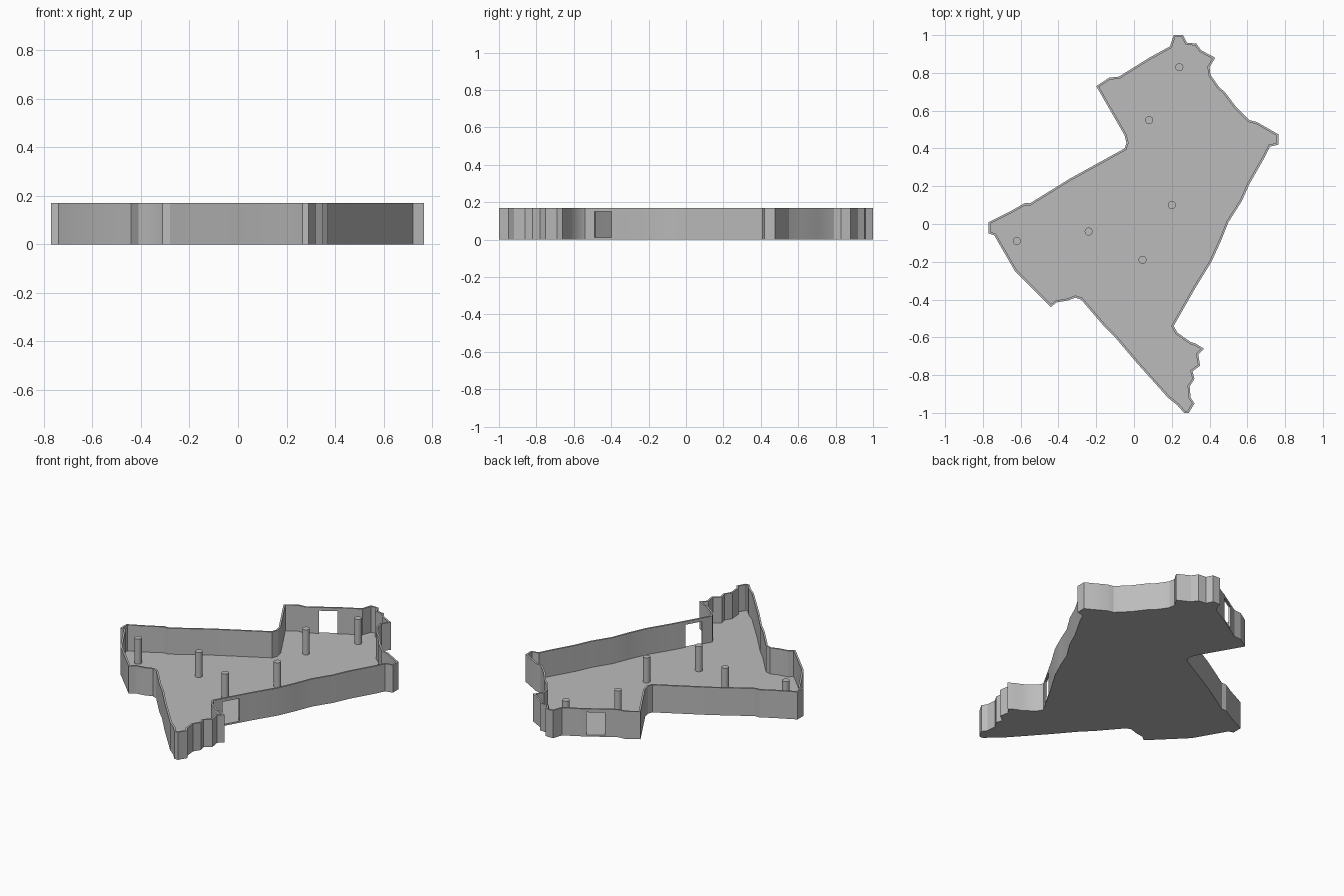
import bpy, bmesh, math
from mathutils import Vector

HEIGHT, FLOOR, WALL = 0.17, 0.01, 0.011

if "Cube" in bpy.data.objects:
    bpy.data.objects.remove(bpy.data.objects["Cube"])

grey = bpy.data.materials.new("plain grey")
grey.use_nodes = True
grey.diffuse_color = (0.5, 0.5, 0.5, 1)
grey.node_tree.nodes["Principled BSDF"].inputs["Base Color"].default_value = (0.5, 0.5, 0.5, 1)

# Plan outline, clockwise from the back tip
outline = [Vector(p) for p in (
    (.21, 1), (.26, 1), (.28, .96), (.33, .955), (.355, .92), (.43, .88),
    (.4, .83), (.405, .79), (.45, .725), (.48, .7), (.54, .62), (.61, .55),
    (.65, .54), (.72, .5), (.765, .475), (.765, .42), (.72, .41), (.69, .35),
    (.61, .21), (.57, .12), (.5, .01), (.46, -.09), (.41, -.2), (.33, -.33),
    (.21, -.54), (.23, -.575), (.3, -.625), (.33, -.635), (.37, -.66), (.34, -.69),
    (.35, -.75), (.31, -.78), (.32, -.82), (.295, -.86), (.3, -.92), (.32, -.95),
    (.29, -1), (.265, -1), (.23, -.96), (.18, -.92), (.01, -.73), (-.1, -.6),
    (-.16, -.54), (-.28, -.4), (-.31, -.39), (-.35, -.405), (-.41, -.415), (-.44, -.44),
    (-.48, -.4), (-.63, -.25), (-.74, -.06), (-.77, -.05), (-.77, .01), (-.65, .07),
    (-.58, .11), (-.55, .11), (-.34, .24), (-.05, .4), (-.04, .43), (-.05, .47),
    (-.2, .73), (-.13, .775), (-.08, .78), (.08, .88), (.19, .94))]


def inset(points, distance):
    """Mitred inward offset of a clockwise loop."""
    result = []
    for i, p in enumerate(points):
        a = (p - points[i - 1]).normalized()
        b = (points[(i + 1) % len(points)] - p).normalized()
        na, nb = Vector((a.y, -a.x)), Vector((b.y, -b.x))
        mid = (na + nb).normalized()
        result.append(p + mid * distance / max(mid.dot(na), 0.6))
    return result


def finish(bm, name):
    bmesh.ops.recalc_face_normals(bm, faces=bm.faces)
    mesh = bpy.data.meshes.new(name)
    bm.to_mesh(mesh)
    bm.free()
    obj = bpy.data.objects.new(name, mesh)
    bpy.context.collection.objects.link(obj)
    mesh.materials.append(grey)
    return obj


def smooth(obj):
    bpy.ops.object.select_all(action="DESELECT")
    obj.select_set(True)
    bpy.context.view_layer.objects.active = obj
    bpy.ops.object.shade_smooth_by_angle(angle=math.radians(25))


inner = inset(outline, WALL)

# Perimeter wall: a closed ring of quads
bm = bmesh.new()
rings = [[bm.verts.new((p.x, p.y, z)) for p in loop]
         for loop, z in ((outline, 0), (outline, HEIGHT), (inner, HEIGHT), (inner, 0))]
for k, ring in enumerate(rings):
    above = rings[(k + 1) % len(rings)]
    for i in range(len(ring)):
        bm.faces.new((ring[i - 1], ring[i], above[i], above[i - 1]))
wall = finish(bm, "perimeter_wall")

# Two rectangular openings through the wall
for name, centre, along in (("side_opening", (.265, -.445), (.12, .21)),
                            ("back_opening", (.025, .845), (.16, .1))):
    bpy.ops.mesh.primitive_cube_add(size=1, location=(*centre, (FLOOR + .15) / 2),
                                    rotation=(0, 0, math.atan2(along[1], along[0])))
    cutter = bpy.context.object
    cutter.name = name + "_cutter"
    cutter.scale = (.104, .08, .15 - FLOOR)
    cutter.hide_render = True
    mod = wall.modifiers.new(name, "BOOLEAN")
    mod.operation, mod.solver, mod.object = "DIFFERENCE", "EXACT", cutter
    bpy.context.view_layer.objects.active = wall
    bpy.ops.object.modifier_apply(modifier=name)
    bpy.data.objects.remove(cutter)
smooth(wall)

# Floor plate inside the wall
bm = bmesh.new()
base = bm.faces.new([bm.verts.new((p.x, p.y, 0)) for p in inner])
lifted = bmesh.ops.extrude_face_region(bm, geom=[base], use_keep_orig=True)
bmesh.ops.translate(bm, vec=(0, 0, FLOOR),
                    verts=[v for v in lifted["geom"] if isinstance(v, bmesh.types.BMVert)])
bmesh.ops.triangulate(bm, faces=[f for f in bm.faces if len(f.verts) > 4])
finish(bm, "floor_plate")

# Round support posts
for x, y in ((.24, .83), (.08, .55), (.2, .1), (-.24, -.04), (.045, -.19), (-.62, -.09)):
    top = HEIGHT - .005
    bpy.ops.mesh.primitive_cylinder_add(vertices=32, radius=.021, depth=top - FLOOR / 2,
                                        location=(x, y, (top + FLOOR / 2) / 2))
    post = bpy.context.object
    post.name = "support_post"
    post.data.materials.append(grey)
    smooth(post)
